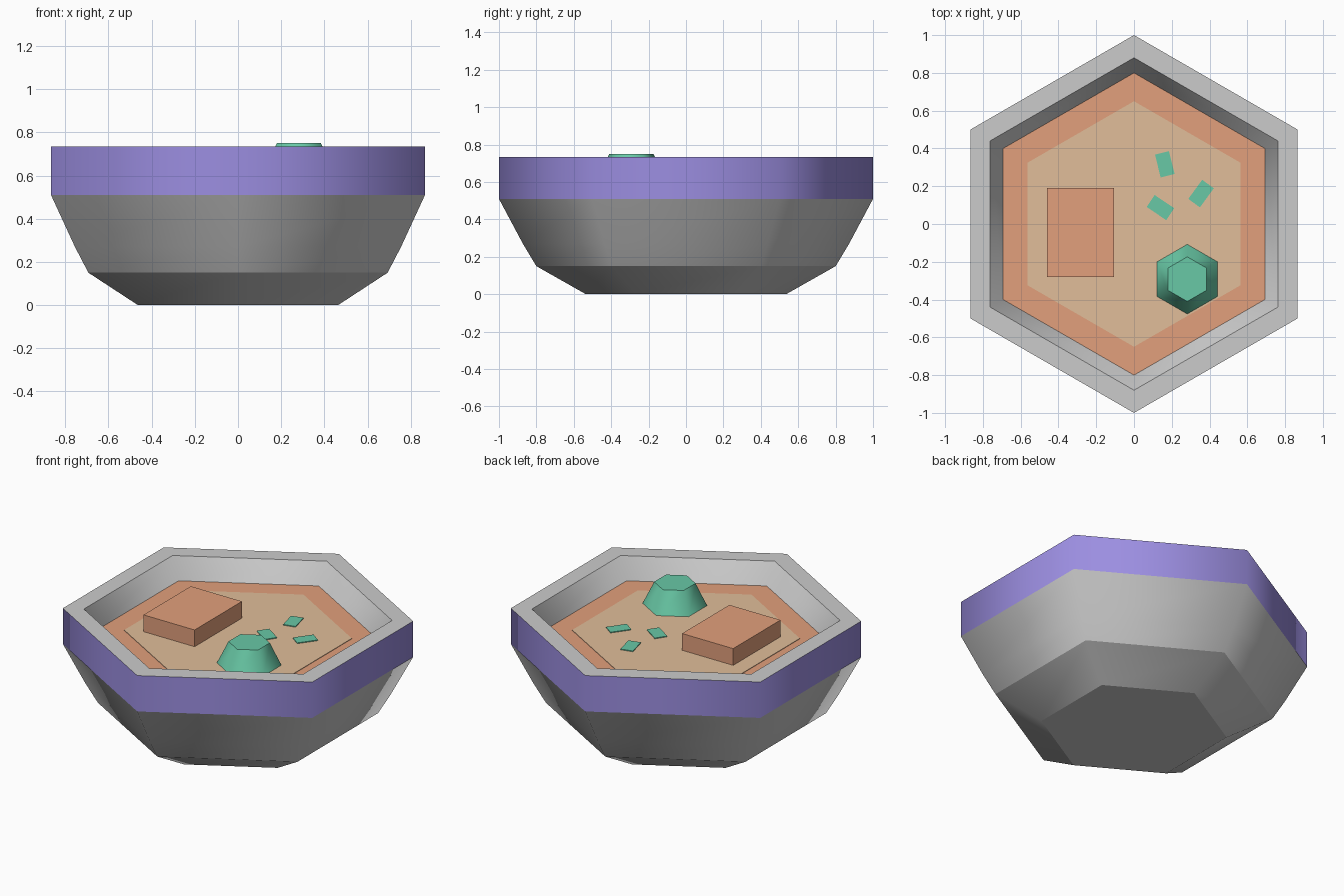
import bpy, bmesh
from math import cos, sin, pi, radians

if "Cube" in bpy.data.objects:
    bpy.data.objects.remove(bpy.data.objects["Cube"])


def material(name, rgb):
    m = bpy.data.materials.new(name)
    m.diffuse_color = (*rgb, 1)
    m.use_nodes = True
    m.node_tree.nodes["Principled BSDF"].inputs["Base Color"].default_value = m.diffuse_color
    return m


PURPLE = material("purple", (0.33, 0.27, 0.75))
ORANGE = material("orange", (0.76, 0.35, 0.20))
TAN = material("tan", (0.75, 0.51, 0.32))
GREEN = material("green", (0.14, 0.58, 0.38))


def finish(name, bm, mats):
    bmesh.ops.recalc_face_normals(bm, faces=bm.faces)
    me = bpy.data.meshes.new(name)
    bm.to_mesh(me)
    bm.free()
    for m in mats:
        me.materials.append(m)
    ob = bpy.data.objects.new(name, me)
    bpy.context.collection.objects.link(ob)
    return ob


def hexagon(name, profile, mats, centre=(0, 0), bands={}, soft=(), smooth=False):
    """Six-sided lathe of (radius, z) points, capped at both ends.
    bands: profile segment -> material slot; soft: rings without a crease."""
    bm = bmesh.new()
    rings = []
    for r, z in profile:
        rings.append([bm.verts.new((centre[0] + r * cos(pi / 6 + k * pi / 3),
                                    centre[1] + r * sin(pi / 6 + k * pi / 3), z))
                      for k in range(6)])
    for i, (a, b) in enumerate(zip(rings, rings[1:])):
        for k in range(6):
            j = (k + 1) % 6
            f = bm.faces.new((a[k], a[j], b[j], b[k]))
            f.smooth = smooth
            f.material_index = bands.get(i, 0)
    bm.faces.new(rings[0])
    bm.faces.new(rings[-1])
    # crease the horizontal rings, keep the upright edges soft
    for i, ring in enumerate(rings):
        if i not in soft:
            for k in range(6):
                bm.edges.get((ring[k], ring[(k + 1) % 6])).smooth = False
    return finish(name, bm, mats)


def block(name, centre, size, angle, z0, z1, mat):
    bm = bmesh.new()
    bmesh.ops.create_cube(bm, size=1)
    bmesh.ops.scale(bm, vec=(size[0], size[1], z1 - z0), verts=bm.verts)
    ob = finish(name, bm, [mat])
    ob.location = (*centre, (z0 + z1) / 2)
    ob.rotation_euler.z = radians(angle)
    return ob


# bowl with a coloured band below the rim and a hollow inside
hexagon("bowl",
        [(0.535, 0), (0.80, 0.15), (0.872, 0.27), (1.0, 0.51), (1.0, 0.735),
         (0.88, 0.735), (0.80, 0.61), (0.60, 0.25)],
        [None, PURPLE], bands={3: 1}, soft=(2, 6), smooth=True)

# soup surface and lighter centre
hexagon("soup", [(0.74, 0.53), (0.80, 0.61)], [ORANGE])
hexagon("soup_centre", [(0.65, 0.60), (0.65, 0.613)], [TAN])

# toppings
block("meat_slice", (-0.283, -0.045), (0.355, 0.47), 0, 0.60, 0.718, ORANGE)
hexagon("herb_mound", [(0.188, 0.605), (0.118, 0.75)], [GREEN],
        centre=(0.282, -0.292), smooth=True)
for n, (c, ang) in enumerate([((0.163, 0.316), -76), ((0.355, 0.161), 54),
                              ((0.14, 0.087), -34)], 1):
    block(f"herb_flake_{n}", c, (0.125, 0.076), ang, 0.605, 0.618, GREEN)
